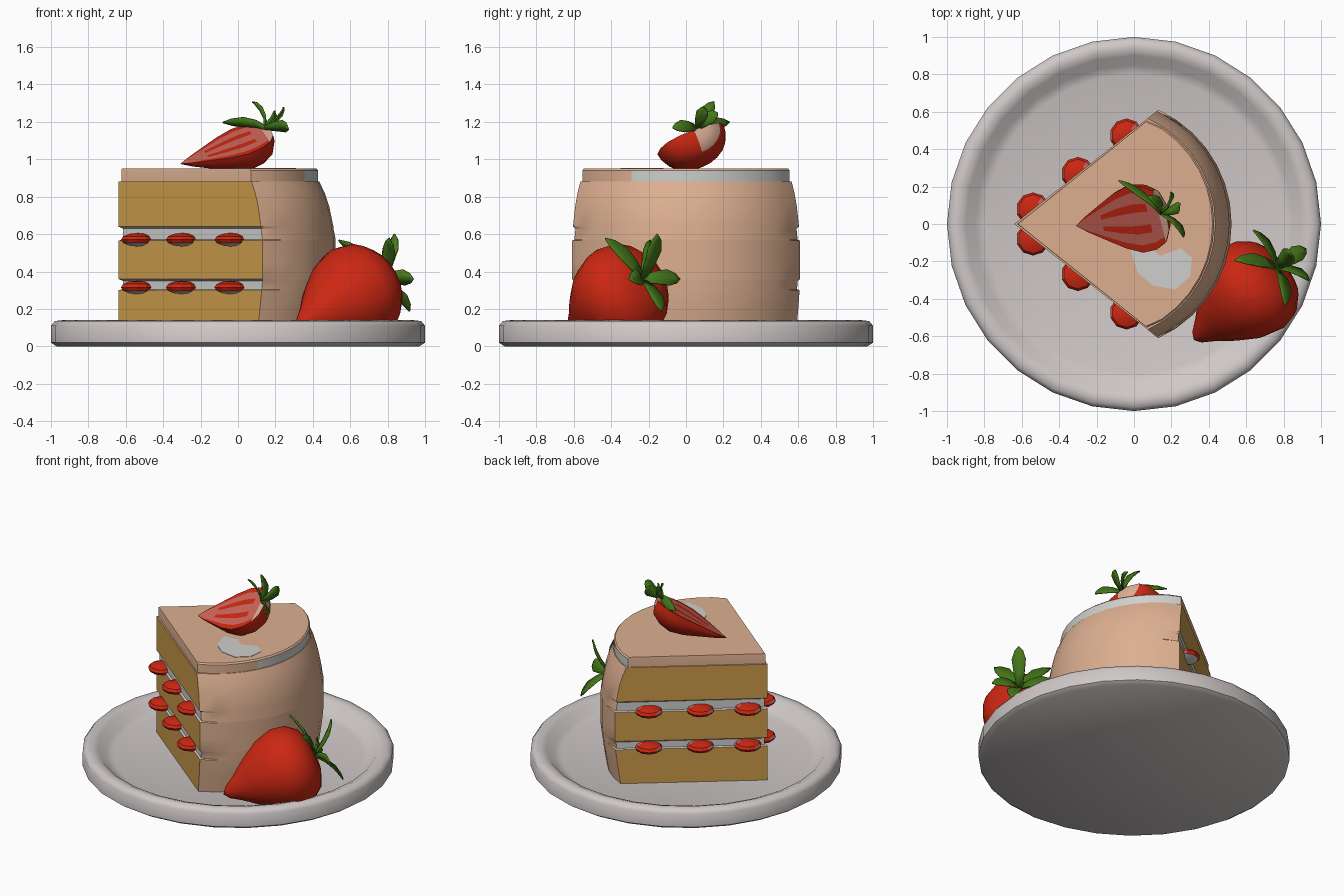
import bpy, bmesh, math
from mathutils import Vector, Matrix

old = bpy.data.objects.get("Cube")
if old:
    bpy.data.objects.remove(old)


def material(name, rgb):
    m = bpy.data.materials.new(name)
    m.use_nodes = True
    m.diffuse_color = (*rgb, 1)
    bsdf = next(n for n in m.node_tree.nodes if n.type == 'BSDF_PRINCIPLED')
    bsdf.inputs["Base Color"].default_value = (*rgb, 1)
    return m


PLATE = material("porcelain", (0.62, 0.58, 0.57))
ICING = material("peach icing", (0.72, 0.43, 0.28))
CREAM = material("white cream", (0.62, 0.62, 0.61))
SPONGE = material("golden sponge", (0.6, 0.33, 0.07))
RED = material("berry red", (0.6, 0.02, 0.006))
PINK = material("cut berry pink", (0.6, 0.13, 0.1))
PALE = material("pale berry flesh", (0.7, 0.42, 0.3))
GREEN = material("leaf green", (0.06, 0.19, 0.01))


def finish(name, bm, mats, angle=40, matrix=None):
    """Turn a bmesh into a smooth-by-angle object."""
    if matrix:
        bmesh.ops.transform(bm, matrix=matrix, verts=bm.verts)
    bmesh.ops.remove_doubles(bm, verts=bm.verts, dist=0.0005)
    bmesh.ops.recalc_face_normals(bm, faces=bm.faces)
    mesh = bpy.data.meshes.new(name)
    bm.to_mesh(mesh)
    bm.free()
    for m in mats:
        mesh.materials.append(m)
    ob = bpy.data.objects.new(name, mesh)
    bpy.context.collection.objects.link(ob)
    bpy.ops.object.select_all(action='DESELECT')
    ob.select_set(True)
    bpy.context.view_layer.objects.active = ob
    bpy.ops.object.shade_smooth_by_angle(angle=math.radians(angle))
    return ob


def skin(bm, rows):
    """Quads between neighbouring rows of points."""
    grid = [[bm.verts.new(p) for p in row] for row in rows]
    faces = []
    for i, (a, b) in enumerate(zip(grid, grid[1:])):
        for j in range(len(a) - 1):
            faces.append((i, j, bm.faces.new((a[j], a[j + 1], b[j + 1], b[j]))))
    return grid, faces


def revolve(bm, profile, steps, start=0, span=math.tau, depth=1):
    angles = [start + span * k / steps for k in range(steps + 1)]
    rows = [[(r * math.cos(a) * depth, r * math.sin(a), z) for a in angles]
            for r, z in profile]
    return skin(bm, rows)


def frame(origin, axis, normal):
    """Matrix whose z follows the axis and whose x faces the normal."""
    z = Vector(axis).normalized()
    y = z.cross(Vector(normal)).normalized()
    x = y.cross(z)
    return Matrix.Translation(origin) @ Matrix((x, y, z)).transposed().to_4x4()


# Plate
bm = bmesh.new()
revolve(bm, [(0, 0), (0.97, 0), (1, 0.02), (1, 0.11), (0.98, 0.135), (0.94, 0.14),
             (0.9, 0.125), (0.85, 0.075), (0.8, 0.06), (0, 0.06)], 28)
finish("plate", bm, [PLATE], 50)

# Cake slice: a wedge lofted through levels of (height, size, side inset)
APEX, CENTRE, RADIUS, HALF, ARC = -0.64, -0.15, 0.672, 1.14, 14


def wedge(name, levels, mats, rule):
    rows = []
    for z, size, inset in levels:
        row = [(APEX + inset * 1.6, 0, z)]
        for k in range(ARC + 1):
            a = -HALF + 2 * HALF * k / ARC
            x = APEX + (CENTRE + RADIUS * math.cos(a) - APEX) * size
            y = RADIUS * math.sin(a) * size
            if k in (0, ARC):
                y *= 1 - inset * 1.5
            row.append((x, y, z))
        rows.append(row + row[:1])
    bm = bmesh.new()
    grid, faces = skin(bm, rows)
    for i, j, f in faces:
        f.material_index = rule(i, 0 < j <= ARC, f.calc_center_median())
    bm.faces.new(grid[0][:-1])
    bm.faces.new(grid[-1][:-1])
    return finish(name, bm, mats, 35)


body = [(0.05, 0.96, 0), (0.18, 0.98, 0), (0.3, 0.995, 0), (0.305, 0.995, 0.015),
        (0.35, 1, 0.015), (0.36, 1, 0), (0.45, 1, 0), (0.565, 1, 0), (0.57, 1, 0.015),
        (0.63, 0.99, 0.015), (0.64, 0.99, 0), (0.75, 0.97, 0), (0.82, 0.95, 0),
        (0.88, 0.925, 0)]


def body_colour(i, outer, c):
    if outer:
        return 0
    return 2 if 0.3 < c.z < 0.355 or 0.565 < c.z < 0.635 else 1


wedge("cake_body", body, [ICING, SPONGE, CREAM], body_colour)
wedge("icing_top", [(0.88, 0.92, 0.01), (0.94, 0.92, 0.01), (0.95, 0.912, 0.012)],
      [ICING, CREAM], lambda i, outer, c: int(outer and c.y > -0.3 and i == 0))

# Cream smear on the icing
bm = bmesh.new()
smear = [(-0.02, -0.13), (0.08, -0.12), (0.14, -0.17), (0.25, -0.13), (0.31, -0.18),
         (0.3, -0.28), (0.22, -0.35), (0.1, -0.33), (0.02, -0.26)]
skin(bm, [[(x, y, z) for x, y in smear + smear[:1]] for z in (0.948, 0.953)])
bm.faces.new([bm.verts.new((x, y, 0.953)) for x, y in smear])
finish("cream_smear", bm, [CREAM])

# Berry slices pressed into the cream
for layer, z in (("lower", 0.315), ("upper", 0.57)):
    for side, sign in (("left", 1), ("right", -1)):
        for n, x in enumerate((-0.54, -0.3, -0.04)):
            bm = bmesh.new()
            bmesh.ops.create_uvsphere(bm, u_segments=10, v_segments=6, radius=1)
            for f in bm.faces:
                c = f.calc_center_median()
                if c.z < -0.6:
                    f.material_index = 2
                elif c.x > 0.3 and sign * c.y > -0.2 and sign > 0 or c.x < -0.75:
                    f.material_index = 1
            spot = Matrix.Translation((x, sign * (x - APEX) * 0.79, z))
            finish(f"berry_slice_{layer}_{side}_{n + 1}", bm, [RED, PINK, CREAM], 30,
                   spot @ Matrix.Diagonal((0.09, 0.09, 0.036, 1)))

# Whole strawberry beside the slice
bm = bmesh.new()
revolve(bm, [(0, 0), (0.04, 0.03), (0.085, 0.1), (0.16, 0.2), (0.235, 0.32), (0.27, 0.44),
             (0.255, 0.53), (0.2, 0.6), (0.1, 0.64), (0, 0.64)], 20)
finish("whole_strawberry", bm, [RED], 60,
       frame((0.32, -0.62, 0.11), (0.69, 0.61, 0.38), (0, 0, 1)))

# Half strawberry on top: rounded back and streaked cut face
half = [(0, 0), (0.045, 0.06), (0.1, 0.15), (0.16, 0.25), (0.195, 0.34), (0.185, 0.42),
        (0.15, 0.48), (0.08, 0.515), (0, 0.52)]
columns = (-1, -0.78, -0.45, -0.2, 0.2, 0.45, 0.78, 1)
bm = bmesh.new()
_, back = revolve(bm, half, 12, math.pi / 2, math.pi, 0.8)
for i, j, f in back:
    f.material_index = 2 if i > 5 and j > 5 else 0
_, cut = skin(bm, [[(0, r * u, z) for u in columns] for r, z in half])
for i, j, f in cut:
    if i > 5:
        f.material_index = 2
    elif j not in (0, 6) and not (j in (2, 4) and 1 < i < 5):
        f.material_index = 1
bmesh.ops.dissolve_degenerate(bm, dist=0.0005, edges=bm.edges)
finish("half_strawberry", bm, [RED, PINK, PALE], 45,
       frame((-0.31, -0.01, 0.975), (0.93, 0.1, 0.35), (-0.3, -0.4, 0.86)))


# Leaves
def leaves(name, base, axis, tips, width):
    base, axis = Vector(base), Vector(axis).normalized()
    for n, tip in enumerate(tips):
        reach = Vector(tip) - base
        across = reach.cross(axis).normalized() * width
        rows = []
        for t, w in ((0, 0.4), (0.3, 0.8), (0.6, 1), (0.85, 0.6), (1, 0.03)):
            mid = base + reach * t + axis * 0.12 * t * (1 - t)
            rows.append([mid - across * w, mid - axis * 0.012 * w, mid + across * w])
        bm = bmesh.new()
        skin(bm, rows)
        ob = finish(f"{name}_{n + 1}", bm, [GREEN], 60)
        ob.modifiers.new("thickness", 'SOLIDIFY').thickness = 0.008


leaves("whole_berry_leaf", (0.765, -0.23, 0.36), (0.69, 0.61, 0.38),
       [(0.81, -0.43, 0.58), (0.84, -0.15, 0.6), (0.92, -0.13, 0.19), (0.64, -0.03, 0.36),
        (0.94, -0.3, 0.36), (0.54, -0.19, 0.57), (0.81, -0.42, 0.24)], 0.045)
leaves("half_berry_leaf", (0.15, 0.06, 1.17), (0.93, 0.1, 0.35),
       [(0.08, 0.15, 1.31), (0.24, 0.1, 1.28), (0.27, -0.07, 1.17), (-0.08, 0.235, 1.2),
        (0.2, 0.17, 1.25)], 0.034)
